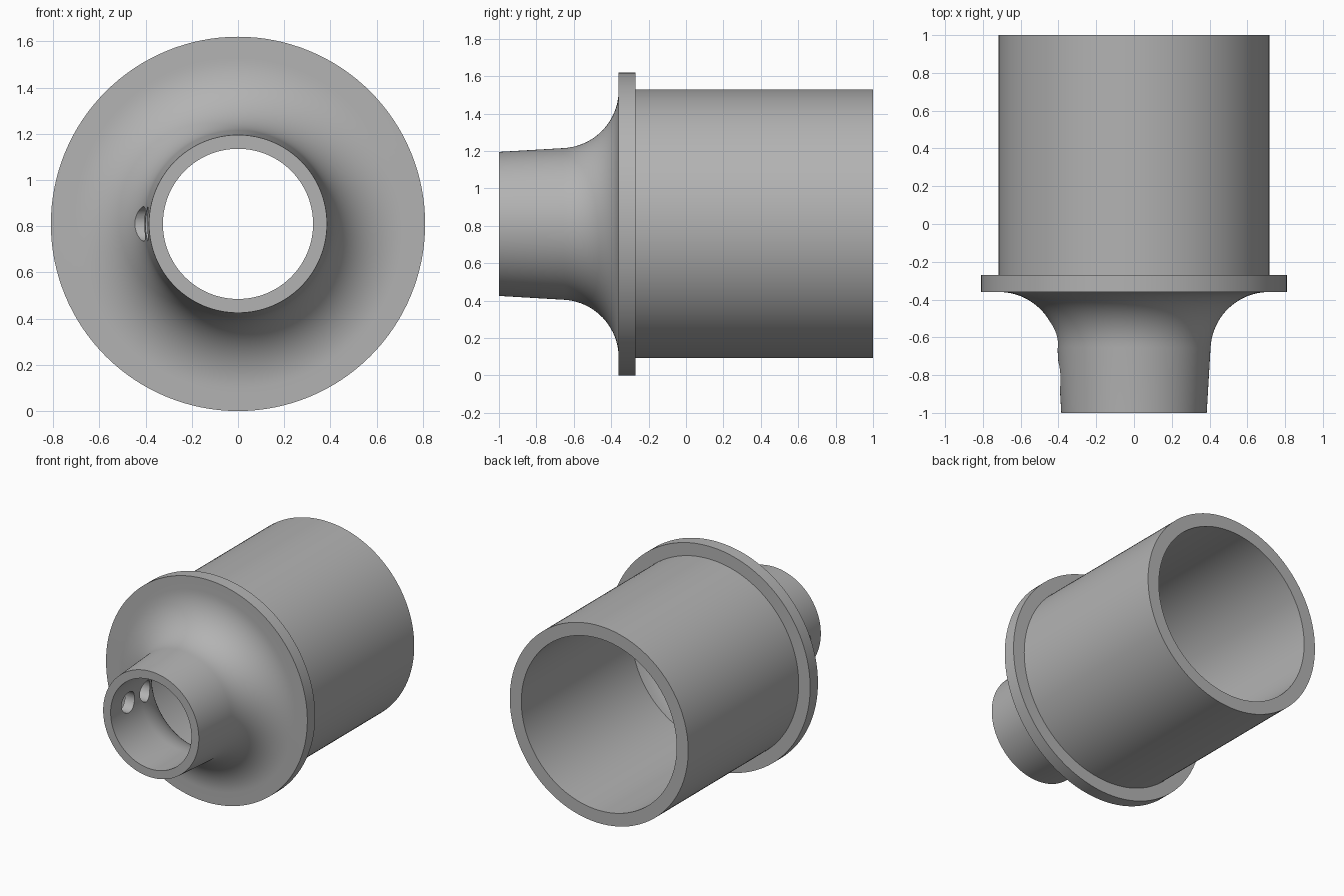
import bpy, bmesh, math
from mathutils import Vector, Matrix

cube = bpy.data.objects.get("Cube")
if cube:
    bpy.data.objects.remove(cube, do_unlink=True)

AXIS_Z = 0.81
SEGMENTS = 128

grey = bpy.data.materials.new("plain_grey")
grey.use_nodes = True
colour = (0.45, 0.45, 0.45, 1)
grey.diffuse_color = colour
grey.node_tree.nodes["Principled BSDF"].inputs["Base Color"].default_value = colour


def arc(y, r, radius, start, end, steps=20):
    """Points (y, r) on an arc; angle 0 points along +y, 90 points to the axis."""
    angles = [math.radians(start + (end - start) * i / steps) for i in range(steps + 1)]
    return [(y + radius * math.cos(a), r - radius * math.sin(a)) for a in angles]


# Wall section: neck, outer flare, flange, sleeve, bore, inner flare
profile = [(-1, 0.385)]
profile += arc(-0.67, 0.715, 0.31, 87, 0)
profile += [(-0.36, 0.81), (-0.27, 0.81), (-0.27, 0.718), (1, 0.718), (1, 0.625)]
profile += arc(-0.65, 0.715, 0.39, 13.3, 90)
profile += [(-1, 0.325)]

# Revolve the section around the y axis
bm = bmesh.new()
verts = [bm.verts.new((r, y, 0)) for y, r in profile]
edges = [bm.edges.new((verts[i - 1], verts[i])) for i in range(len(verts))]
bmesh.ops.spin(bm, geom=verts + edges, cent=(0, 0, 0), axis=(0, 1, 0),
               angle=math.tau, steps=SEGMENTS, use_duplicate=False)
bmesh.ops.remove_doubles(bm, verts=bm.verts, dist=0.0005)
bmesh.ops.recalc_face_normals(bm, faces=bm.faces)
bmesh.ops.translate(bm, verts=bm.verts, vec=(0, 0, AXIS_Z))
mesh = bpy.data.meshes.new("hose_adapter")
bm.to_mesh(mesh)
bm.free()
mesh.materials.append(grey)
adapter = bpy.data.objects.new("hose_adapter", mesh)
bpy.context.collection.objects.link(adapter)

# Two round holes through one side of the neck
cutters = []
for y in (-0.80, -0.59):
    bpy.ops.mesh.primitive_cylinder_add(vertices=40, radius=0.075, depth=0.5,
                                        location=(-0.45, y, AXIS_Z),
                                        rotation=(0, math.pi / 2, 0))
    cutter = bpy.context.object
    cutter.name = "hole_cutter"
    cutter.hide_render = True
    cutter.data.materials.append(grey)
    cutters.append(cutter)
    cut = adapter.modifiers.new("side_hole", 'BOOLEAN')
    cut.operation = 'DIFFERENCE'
    cut.solver = 'EXACT'
    cut.object = cutter

bpy.ops.object.select_all(action='DESELECT')
adapter.select_set(True)
bpy.context.view_layer.objects.active = adapter
for name in [m.name for m in adapter.modifiers]:
    bpy.ops.object.modifier_apply(modifier=name)
for cutter in cutters:
    bpy.data.objects.remove(cutter, do_unlink=True)
bpy.ops.object.shade_smooth_by_angle(angle=math.radians(30))
